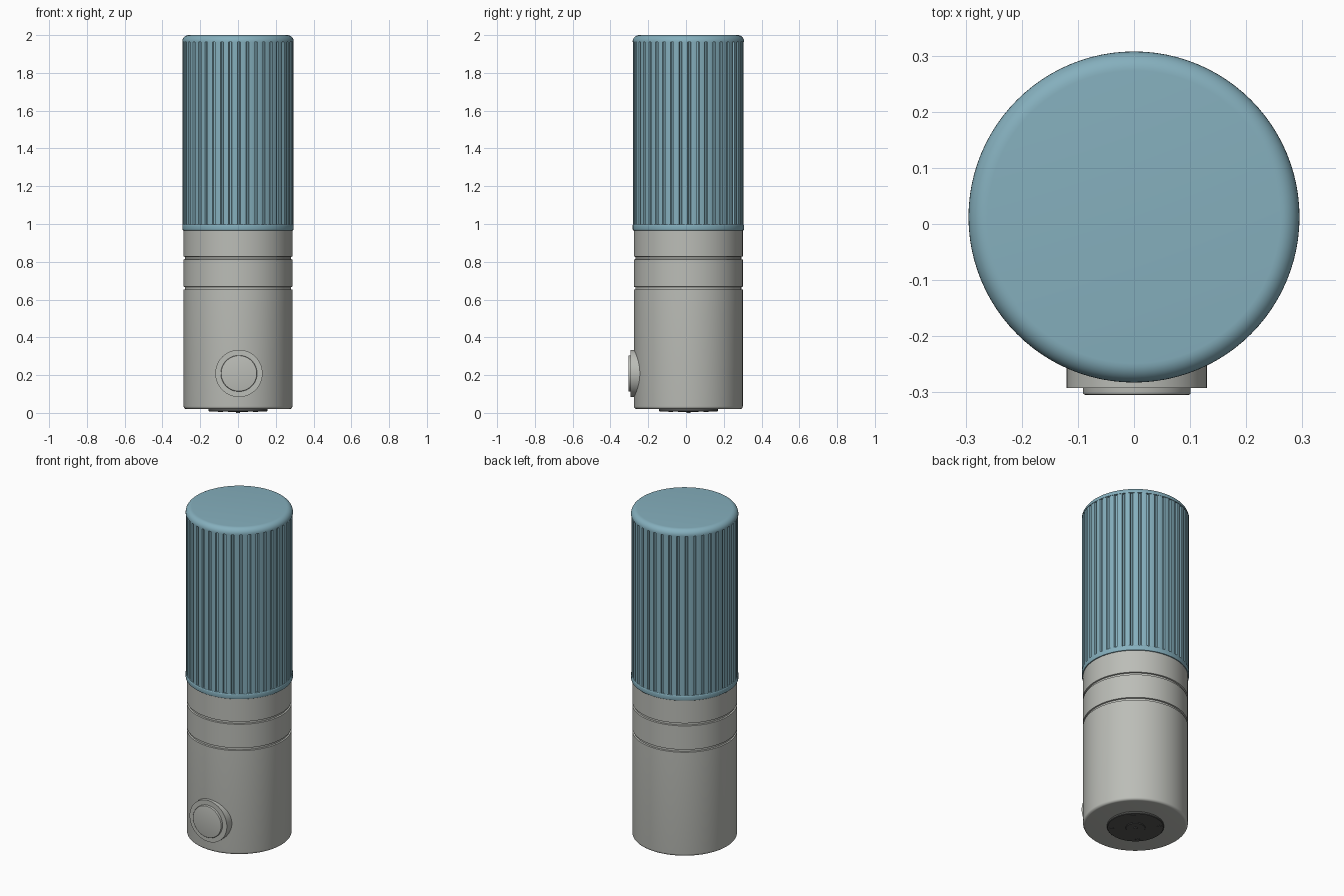
import bpy, bmesh, math
from mathutils import Matrix

if "Cube" in bpy.data.objects:
    bpy.data.objects.remove(bpy.data.objects["Cube"])

CY = 0.0125  # body axis sits slightly behind the origin because of the button


def material(name, rgb):
    m = bpy.data.materials.new(name)
    m.diffuse_color = (*rgb, 1)
    m.use_nodes = True
    m.node_tree.nodes["Principled BSDF"].inputs["Base Color"].default_value = m.diffuse_color
    return m


BLUE = material("dusty_blue", (0.235, 0.43, 0.51))
GREY = material("warm_grey", (0.50, 0.51, 0.475))
DARK = material("dark_grey", (0.09, 0.092, 0.088))


def finish(name, bm, mat, matrix=Matrix(), angle=30):
    bmesh.ops.recalc_face_normals(bm, faces=bm.faces)
    bm.transform(matrix)
    me = bpy.data.meshes.new(name)
    bm.to_mesh(me)
    bm.free()
    me.materials.append(mat)
    ob = bpy.data.objects.new(name, me)
    bpy.context.collection.objects.link(ob)
    bpy.ops.object.select_all(action='DESELECT')
    ob.select_set(True)
    bpy.context.view_layer.objects.active = ob
    bpy.ops.object.shade_smooth_by_angle(angle=math.radians(angle))
    return ob


def lathe(name, profile, mat, matrix=Matrix(), n=96):
    """Closed solid of revolution from (radius, height) points, bottom to top."""
    bm = bmesh.new()
    rings = [[bm.verts.new((r * math.cos(2 * math.pi * i / n), r * math.sin(2 * math.pi * i / n), z))
              for i in range(n)] for r, z in profile]
    for a, b in zip(rings, rings[1:]):
        for i in range(n):
            j = (i + 1) % n
            bm.faces.new((a[i], a[j], b[j], b[i]))
    bm.faces.new(rings[0][::-1])
    bm.faces.new(rings[-1])
    return finish(name, bm, mat, matrix)


def fillet(r, z, rad, up=True, steps=6):
    """Rounded outer edge ending at radius r and height z."""
    pts = []
    for i in range(steps + 1):
        a = math.pi / 2 * i / steps
        dz = rad * (1 - math.sin(a))
        pts.append((r - rad + rad * math.cos(a), z - dz if up else z + dz))
    return pts if up else pts[::-1]


AXIS = Matrix.Translation((0, CY, 0))

# Main body with two narrow grooves
R = 0.288
body = fillet(R, 0.02, 0.015, up=False)
for z in (0.66, 0.82):
    body += [(R, z - 0.008), (R - 0.008, z - 0.006), (R - 0.008, z + 0.006), (R, z + 0.008)]
body += [(R, 0.975)]
lathe("body", body, GREY, AXIS)

# Cap: lower rim and rounded top
lathe("cap_rim", fillet(0.295, 0.966, 0.006, up=False, steps=3) + fillet(0.295, 0.998, 0.006, steps=3), BLUE, AXIS)
lathe("cap_top", [(0.295, 1.963)] + fillet(0.295, 2.0, 0.034, steps=8), BLUE, AXIS)

# Fluted grip: ridges separated by narrow grooves
RIBS = 40
section = [(0.0, 0.283), (0.20, 0.283), (0.28, 0.292), (0.64, 0.2935), (0.92, 0.292)]
bm = bmesh.new()
loop = []
for i in range(RIBS):
    for t, r in section:
        a = 2 * math.pi * (i + t) / RIBS
        loop.append(bm.verts.new((r * math.cos(a), r * math.sin(a), 0.995)))
base = bm.faces.new(loop)
top = bmesh.ops.extrude_face_region(bm, geom=[base])
bmesh.ops.translate(bm, vec=(0, 0, 0.97),
                    verts=[v for v in top["geom"] if isinstance(v, bmesh.types.BMVert)])
finish("cap_grip", bm, BLUE, AXIS, angle=20)

# Push button on the front: flat collar plus raised button
FRONT = Matrix.Translation((0.005, 0, 0.209)) @ Matrix.Rotation(math.pi / 2, 4, 'X')
lathe("button_collar", [(0.125, 0.20), (0.125, 0.2925)], GREY, FRONT, 64)
lathe("button", [(0.096, 0.28)] + fillet(0.096, 0.3045, 0.004, steps=3), GREY, FRONT, 64)

# Dark contact plate under the base
lathe("base_plate", [(0.153, 0.008), (0.156, 0.011), (0.156, 0.03)], DARK, AXIS, 64)
lathe("base_hub", [(0.052, 0.004), (0.054, 0.006), (0.054, 0.02)], DARK, AXIS, 48)
lathe("base_pin", [(0.011, 0.0), (0.011, 0.02)], DARK, AXIS, 24)
for k in range(4):
    a = math.pi / 4 + k * math.pi / 2
    lathe(f"base_stud_{k + 1}", [(0.013, 0.005), (0.013, 0.02)], DARK,
          AXIS @ Matrix.Translation((0.132 * math.cos(a), 0.132 * math.sin(a), 0)), 16)
